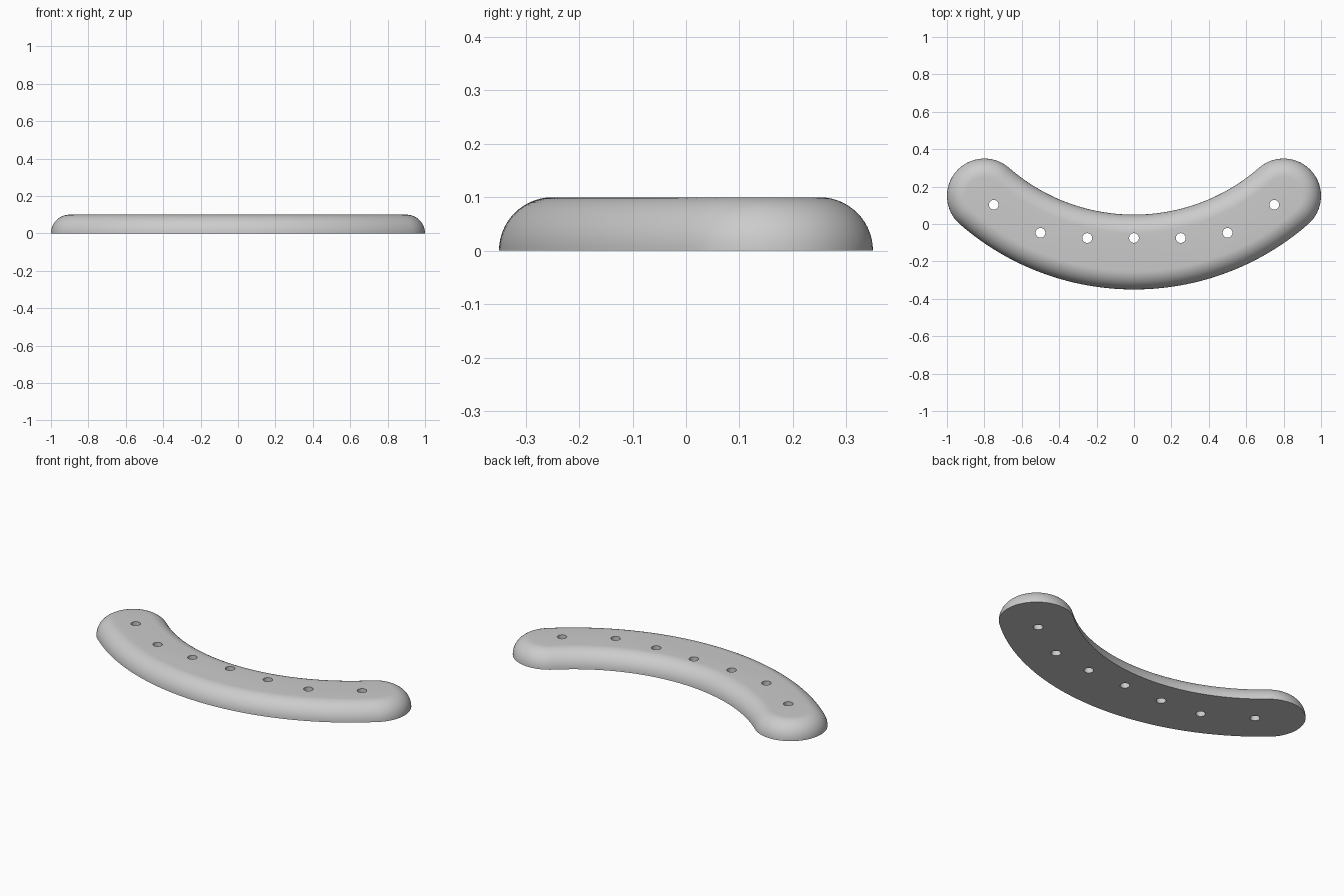
import bpy, bmesh, math

cube = bpy.data.objects.get("Cube")
if cube:
    bpy.data.objects.remove(cube, do_unlink=True)

# Plain grey finish
grey = bpy.data.materials.new("light_grey")
grey.use_nodes = True
colour = (0.6, 0.6, 0.6, 1)
grey.diffuse_color = colour
grey.node_tree.nodes["Principled BSDF"].inputs["Base Color"].default_value = colour

# Spine arc: centre height, radius and half angle
END_X, END_Y = 0.8, 0.15
CENTRE_Y = 1.0667
RADIUS = CENTRE_Y + 0.15
HALF = math.atan2(END_X, CENTRE_Y - END_Y)
HEIGHT = 0.1
ARC_STEPS, CAP_STEPS, FILLET_STEPS = 64, 32, 14


def outline(width):
    """Outline at a given distance from the spine, with round ends."""
    points = []

    def arc(x, y, r, start, end, steps):
        for i in range(steps):
            a = start + (end - start) * i / steps
            points.append((x + r * math.sin(a), y - r * math.cos(a)))

    arc(0, CENTRE_Y, RADIUS + width, -HALF, HALF, ARC_STEPS)
    arc(END_X, END_Y, width, HALF, HALF + math.pi, CAP_STEPS)
    arc(0, CENTRE_Y, RADIUS - width, HALF, -HALF, ARC_STEPS)
    arc(-END_X, END_Y, width, math.pi - HALF, 2 * math.pi - HALF, CAP_STEPS)
    return points


# Curved bar: stacked outlines following a quarter-round edge
bm = bmesh.new()
rings = []
for k in range(FILLET_STEPS + 1):
    t = math.pi / 2 * k / FILLET_STEPS
    z = HEIGHT * math.sin(t)
    rings.append([bm.verts.new((x, y, z)) for x, y in outline(0.1 + 0.1 * math.cos(t))])
for low, high in zip(rings, rings[1:]):
    for i in range(len(low)):
        j = (i + 1) % len(low)
        bm.faces.new((low[i], low[j], high[j], high[i]))
bm.faces.new(rings[0][::-1])
bm.faces.new(rings[-1])
mesh = bpy.data.meshes.new("curved_bar")
bm.to_mesh(mesh)
bm.free()
bar = bpy.data.objects.new("curved_bar", mesh)
bpy.context.collection.objects.link(bar)
mesh.materials.append(grey)

# Seven through holes
holes = [(0, -0.075)]
for x, y in [(0.25, -0.075), (0.5, -0.047), (0.75, 0.103)]:
    holes += [(x, y), (-x, y)]
bm = bmesh.new()
for x, y in holes:
    made = bmesh.ops.create_cone(bm, cap_ends=True, segments=32, radius1=0.026,
                                 radius2=0.026, depth=0.4)
    bmesh.ops.translate(bm, verts=made["verts"], vec=(x, y, 0.05))
cut_mesh = bpy.data.meshes.new("hole_cutter")
bm.to_mesh(cut_mesh)
bm.free()
cut_mesh.materials.append(grey)
cutter = bpy.data.objects.new("hole_cutter", cut_mesh)
bpy.context.collection.objects.link(cutter)
cutter.hide_render = True

mod = bar.modifiers.new("holes", "BOOLEAN")
mod.operation = "DIFFERENCE"
mod.solver = "EXACT"
mod.object = cutter
for ob in bpy.context.selected_objects:
    ob.select_set(False)
bpy.context.view_layer.objects.active = bar
bar.select_set(True)
bpy.ops.object.modifier_apply(modifier=mod.name)
bpy.data.objects.remove(cutter, do_unlink=True)
bpy.ops.object.shade_smooth_by_angle(angle=math.radians(35))
